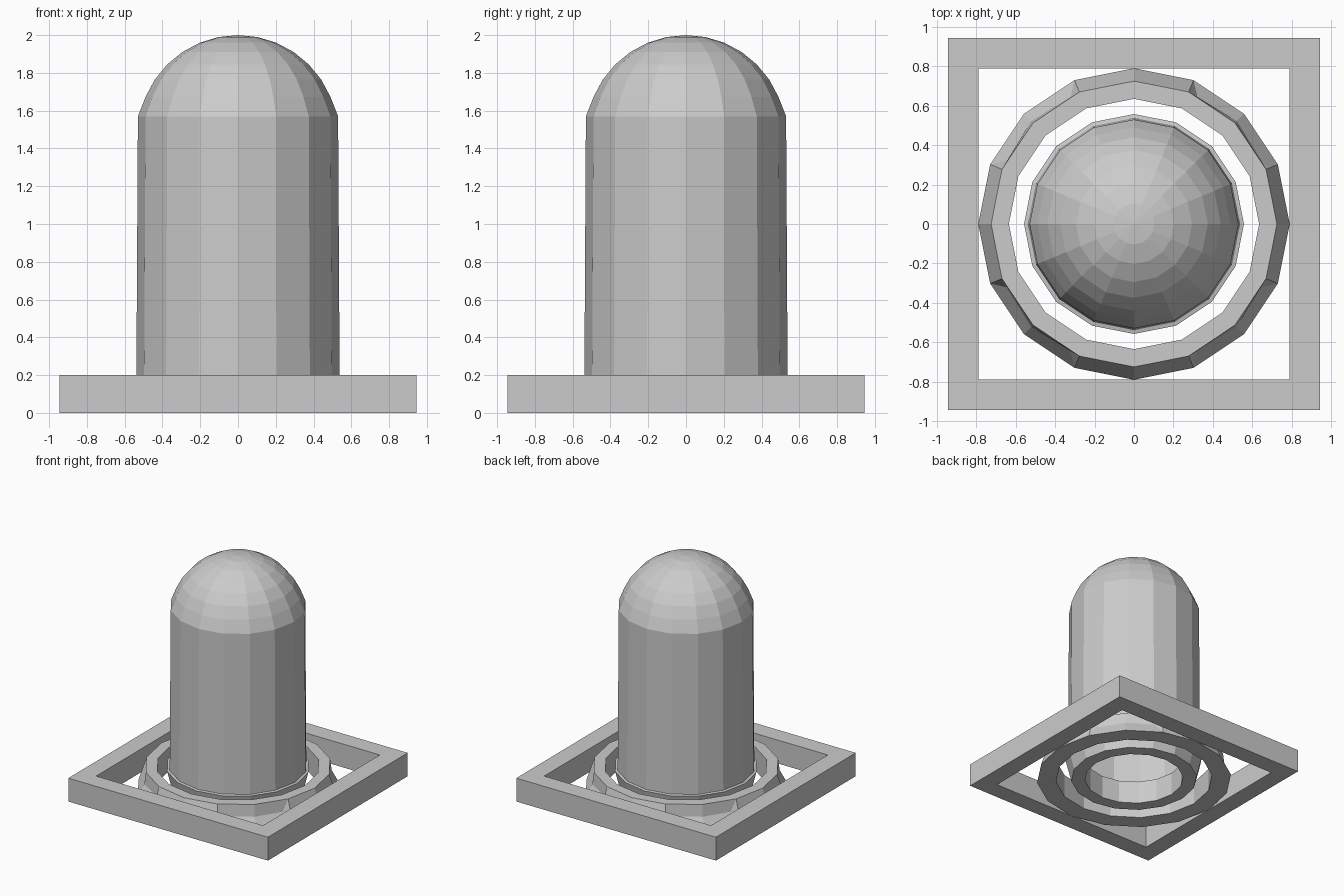
import bpy, bmesh, math

if "Cube" in bpy.data.objects:
    bpy.data.objects.remove(bpy.data.objects["Cube"])

N = 16

def finish(name, bm):
    bmesh.ops.recalc_face_normals(bm, faces=bm.faces)
    me = bpy.data.meshes.new(name)
    bm.to_mesh(me)
    bm.free()
    ob = bpy.data.objects.new(name, me)
    bpy.context.collection.objects.link(ob)
    return ob

def ring(bm, r, z, n=N, turn=0.0):
    return [bm.verts.new((r * math.cos(turn + 2 * math.pi * i / n),
                          r * math.sin(turn + 2 * math.pi * i / n), z)) for i in range(n)]

def bridge(bm, a, b):
    n = len(a)
    for i in range(n):
        j = (i + 1) % n
        bm.faces.new((a[i], a[j], b[j], b[i]))

def lathe(name, profile, closed, n=N, turn=0.0, pole=None):
    bm = bmesh.new()
    rings = [ring(bm, r, z, n, turn) for r, z in profile]
    for a, b in zip(rings, rings[1:]):
        bridge(bm, a, b)
    if closed:
        bridge(bm, rings[-1], rings[0])
    if pole is not None:
        tip = bm.verts.new((0, 0, pole))
        for i in range(n):
            bm.faces.new((rings[-1][i], rings[-1][(i + 1) % n], tip))
    return finish(name, bm)

# square outer frame
q = math.sqrt(2)
lathe("base_frame", [(0.945 * q, 0), (0.945 * q, 0.2), (0.79 * q, 0.2), (0.79 * q, 0)],
      True, 4, math.pi / 4)

# inner collar under the dome
lathe("dome_collar", [(0.51, 0), (0.558, 0.195), (0.537, 0.2), (0.40, 0.2), (0.40, 0)], True)

# domed body, open underneath
R, CZ = 0.53, 1.47
arc = [(R * math.sin(math.radians(a)), CZ + R * math.cos(math.radians(a)))
       for a in (67.5, 56.25, 45, 33.75, 22.5, 11.25)]
lathe("domed_body", [(0.538, 0.195), (0.53, 1.57)] + arc, False, pole=2.0)

# middle ring, with a stepped ledge on each diagonal
bm = bmesh.new()
out, top = ring(bm, 0.79, 0), ring(bm, 0.725, 0.2)
top_in, low_in = ring(bm, 0.635, 0.2), ring(bm, 0.635, 0)
bridge(bm, top, top_in)
bridge(bm, top_in, low_in)
bridge(bm, low_in, out)
for k in range(4):
    s = 4 * k
    for i in (s - 1, s):
        bm.faces.new((out[i], out[i + 1], top[i + 1], top[i]))
    mid = []
    for deg, r in ((26.4, 0.722), (45, 0.738), (63.6, 0.722)):
        a = math.radians(deg + 90 * k)
        mid.append(bm.verts.new((r * math.cos(a), r * math.sin(a), 0.1)))
    for i in range(2):
        o, p = s + 1 + i, s + 2 + i
        bm.faces.new((out[o], out[p], mid[i + 1], mid[i]))
        bm.faces.new((mid[i], mid[i + 1], top[p], top[o]))
    bm.faces.new((out[s + 1], mid[0], top[s + 1]))
    bm.faces.new((out[s + 3], top[s + 3], mid[2]))
finish("middle_ring", bm)
